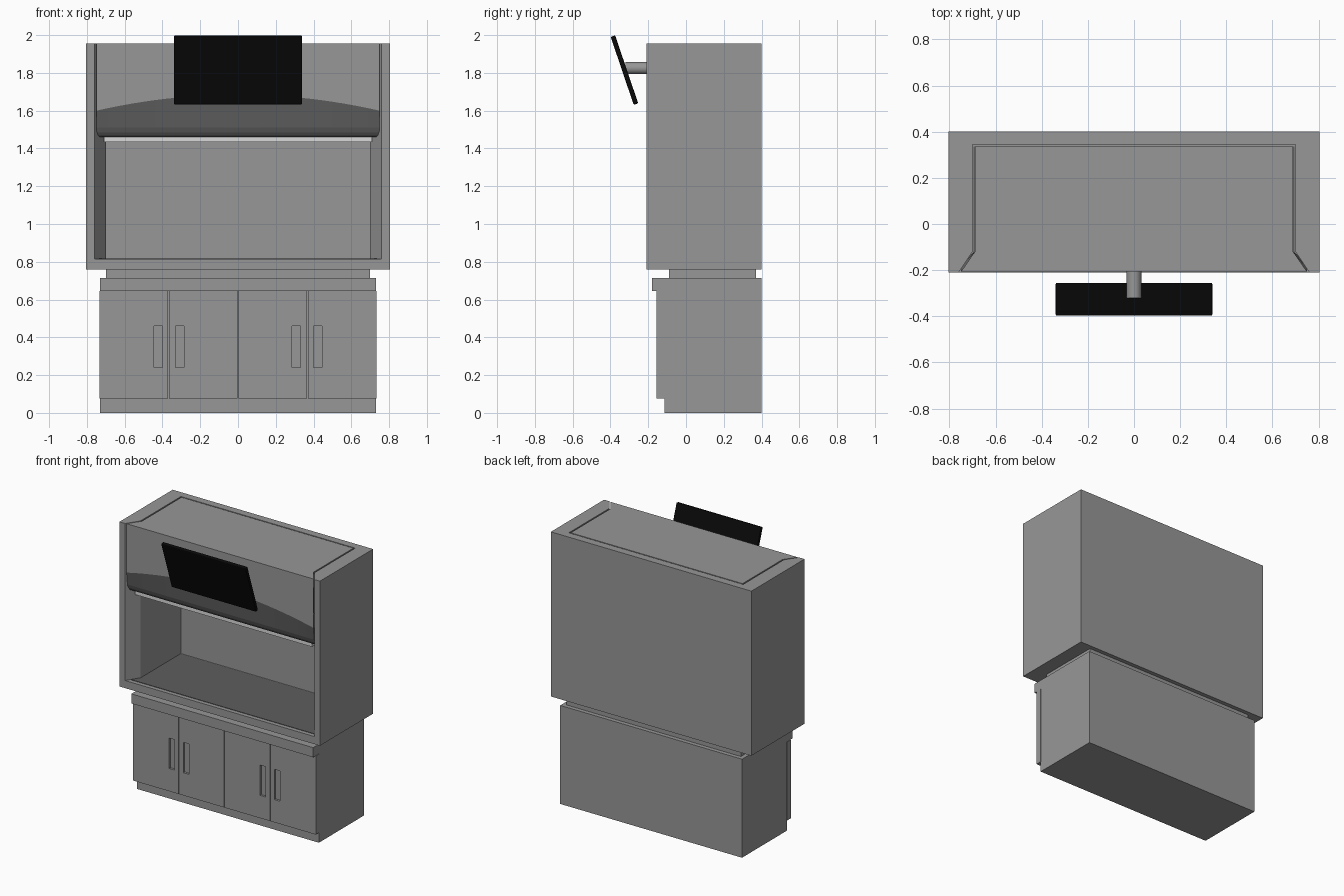
import bpy, bmesh, math
from mathutils import Matrix

cube = bpy.data.objects.get("Cube")
if cube:
    bpy.data.objects.remove(cube, do_unlink=True)


def material(name, value):
    m = bpy.data.materials.new(name)
    m.use_nodes = True
    color = (value, value, value, 1)
    m.diffuse_color = color
    m.node_tree.nodes["Principled BSDF"].inputs["Base Color"].default_value = color
    return m


GREY = material("cabinet grey", 0.31)
DARK = material("dark grey", 0.11)
BLACK = material("screen black", 0.003)
PALE = material("lamp white", 0.7)


def finish(name, bm, *mats):
    bmesh.ops.recalc_face_normals(bm, faces=bm.faces)
    mesh = bpy.data.meshes.new(name)
    bm.to_mesh(mesh)
    bm.free()
    obj = bpy.data.objects.new(name, mesh)
    bpy.context.collection.objects.link(obj)
    for m in mats:
        mesh.materials.append(m)
    return obj


def box(name, x, y, z, mat=GREY):
    bm = bmesh.new()
    size = [b - a for a, b in (x, y, z)]
    mid = [(a + b) / 2 for a, b in (x, y, z)]
    bmesh.ops.create_cube(bm, size=1, matrix=Matrix.Translation(mid) @ Matrix.Diagonal((*size, 1)))
    return finish(name, bm, mat)


def prism(name, outline, z0, z1, mat=GREY):
    bm = bmesh.new()
    face = bm.faces.new([bm.verts.new((x, y, z0)) for x, y in outline])
    top = bmesh.ops.extrude_face_region(bm, geom=[face])["geom"]
    verts = [v for v in top if isinstance(v, bmesh.types.BMVert)]
    bmesh.ops.translate(bm, verts=verts, vec=(0, 0, z1 - z0))
    return finish(name, bm, mat)


def cut(target, cutter):
    mod = target.modifiers.new("cut", "BOOLEAN")
    mod.operation = "DIFFERENCE"
    mod.solver = "EXACT"
    mod.object = cutter
    cutter.hide_render = True
    cutter.hide_viewport = True


def chamber_outline(front, margin=0.0):
    half = [(0.76, front), (0.70 - margin, -0.12), (0.70 - margin, 0.345 - margin)]
    return half + [(-x, y) for x, y in reversed(half)]


# Upper shell, open at the front and top, with flared side walls
shell = box("upper_shell", (-0.805, 0.805), (-0.21, 0.40), (0.76, 1.955))
half = [(0.767, -0.22), (0.70, -0.12), (0.70, 0.345)]
cavity = prism("chamber_cutter", half + [(-x, y) for x, y in reversed(half)], 0.815, 2.1)
cut(shell, cavity)

# Work surface inside the chamber
half = [(0.735, -0.18), (0.697, -0.12), (0.697, 0.335)]
prism("work_surface", half + [(-x, y) for x, y in reversed(half)], 0.814, 0.818, DARK)


# Hood filling the top of the chamber, with an arched dark lower front
def hood_section(x):
    arch = 1.60 + 0.085 * (1 - (x / 0.75) ** 2)
    inner = x * 0.69 / 0.75
    front = [(-0.207, 1.955), (-0.207, arch), (-0.197, 1.51), (-0.19, 1.485),
             (-0.18, 1.468), (-0.165, 1.46)]
    back = [(-0.12, 1.46), (0.337, 1.46), (0.337, 1.955), (-0.12, 1.955)]
    return [(x, y, z) for y, z in front] + [(inner, y, z) for y, z in back]


bm = bmesh.new()
columns = 24
rings = [[bm.verts.new(p) for p in hood_section(-0.75 + 1.5 * i / columns)]
         for i in range(columns + 1)]
for a, b in zip(rings, rings[1:]):
    for j in range(len(a)):
        k = (j + 1) % len(a)
        face = bm.faces.new((a[j], a[k], b[k], b[j]))
        face.material_index = 1 if 1 <= j <= 4 else 0
for ring in (rings[0], rings[-1]):
    bm.faces.new(ring)
finish("hood", bm, GREY, DARK)

# Lamp strip under the hood
box("lamp_strip", (-0.71, 0.71), (-0.165, -0.13), (1.435, 1.46), PALE)

# Neck and lower cabinet
box("neck", (-0.70, 0.70), (-0.09, 0.37), (0.71, 0.765))
box("lower_cabinet", (-0.73, 0.73), (-0.115, 0.40), (0, 0.715))
box("counter_lip", (-0.73, 0.73), (-0.18, -0.11), (0.645, 0.715))

# Four doors, each with a recessed grip near its pair's meeting edge
for i in range(4):
    left = -0.735 + 0.3675 * i
    door = box(f"door_{i + 1}", (left + 0.002, left + 0.3655), (-0.155, -0.112), (0.075, 0.644))
    grip = (-0.422, -0.308, 0.308, 0.422)[i]
    cut(door, box(f"grip_cutter_{i + 1}", (grip - 0.022, grip + 0.022), (-0.2, -0.14), (0.24, 0.46)))

# Monitor leaning forward on a short round arm
monitor = box("monitor", (-0.34, 0.34), (-0.0125, 0.0125), (-0.19, 0.19), BLACK)
monitor.location = (0, -0.326, 1.815)
monitor.rotation_euler.x = math.radians(18.7)
bevel = monitor.modifiers.new("soft corners", "BEVEL")
bevel.width = 0.006
bevel.segments = 2

bm = bmesh.new()
bmesh.ops.create_cone(bm, cap_ends=True, segments=24, radius1=0.032, radius2=0.032, depth=0.125,
                      matrix=Matrix.Translation((0, -0.2575, 1.825)) @ Matrix.Rotation(math.pi / 2, 4, "X"))
for face in bm.faces:
    face.smooth = len(face.verts) == 4
finish("monitor_arm", bm, GREY)
